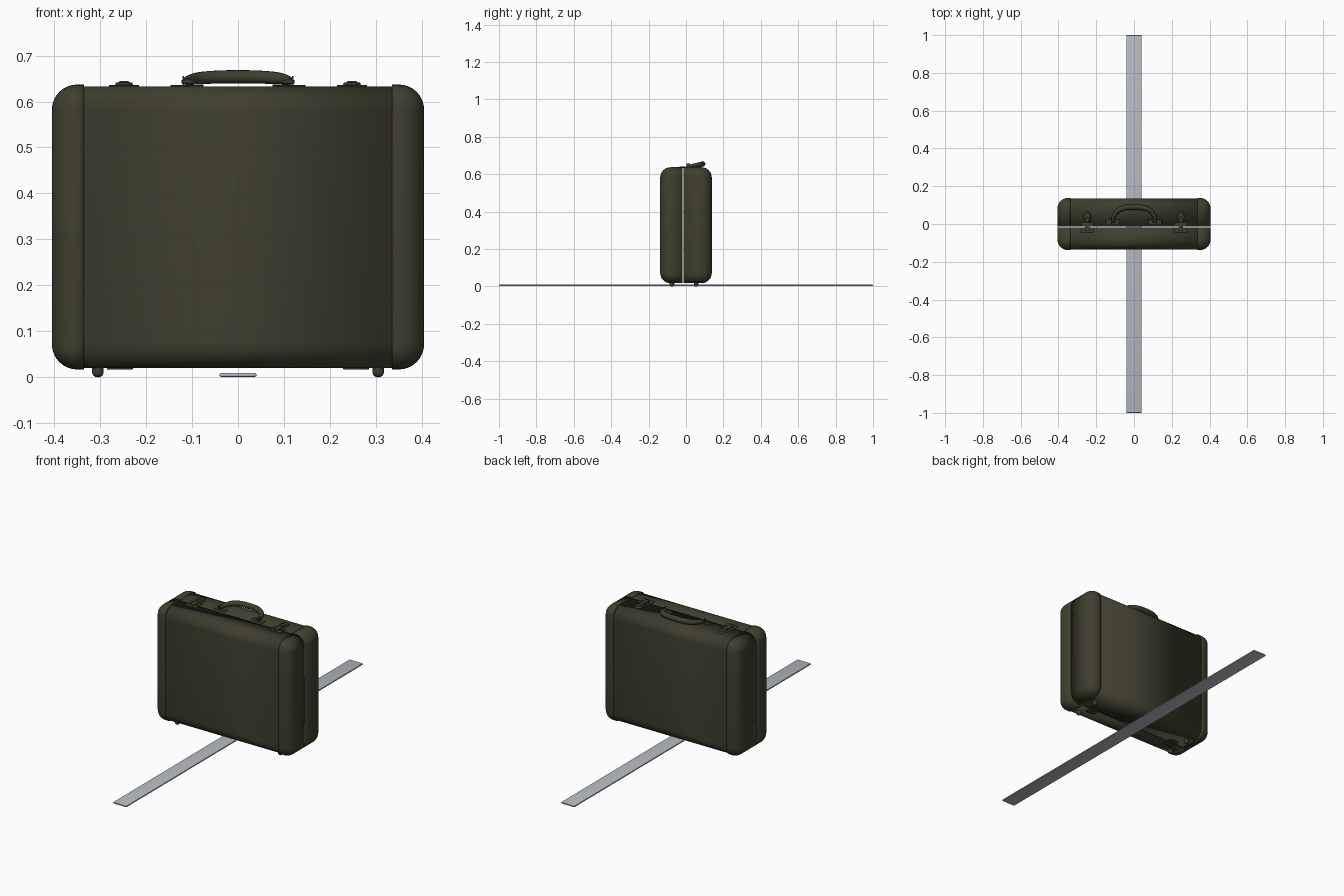
import bpy
import bmesh
import math
from mathutils import Vector

cube = bpy.data.objects.get("Cube")
if cube:
    bpy.data.objects.remove(cube, do_unlink=True)


def material(name, colour, rough):
    m = bpy.data.materials.new(name)
    m.use_nodes = True
    m.diffuse_color = (*colour, 1)
    bsdf = next(n for n in m.node_tree.nodes if n.type == "BSDF_PRINCIPLED")
    bsdf.inputs["Base Color"].default_value = (*colour, 1)
    bsdf.inputs["Roughness"].default_value = rough
    return m


OLIVE = material("dark olive", (0.05, 0.049, 0.028), 0.7)
GREY = material("pale grey", (0.47, 0.50, 0.54), 0.5)
SEAM, GAP = -0.016, 0.0035
TOP, BOTTOM = 0.633, 0.020


def finish(obj, mat):
    obj.data.materials.clear()
    obj.data.materials.append(mat)
    bpy.ops.object.select_all(action="DESELECT")
    obj.select_set(True)
    bpy.context.view_layer.objects.active = obj
    bpy.ops.object.shade_smooth_by_angle(angle=math.radians(35))
    return obj


def add_mesh(name, bm, mat=OLIVE):
    bmesh.ops.recalc_face_normals(bm, faces=bm.faces)
    mesh = bpy.data.meshes.new(name)
    bm.to_mesh(mesh)
    bm.free()
    obj = bpy.data.objects.new(name, mesh)
    bpy.context.collection.objects.link(obj)
    return finish(obj, mat)


def box(low, high, radius, segments=2):
    """Box between two corners with rounded edges."""
    low, high = Vector(low), Vector(high)
    bm = bmesh.new()
    bmesh.ops.create_cube(bm, size=1)
    for v in bm.verts:
        v.co = Vector(low[i] + (v.co[i] + 0.5) * (high[i] - low[i]) for i in range(3))
    bmesh.ops.bevel(bm, geom=bm.edges[:], offset=radius, segments=segments,
                    profile=0.5, affect="EDGES", clamp_overlap=True)
    return bm


def cut(bm, point, normal):
    """Remove everything on the side the normal points to."""
    bmesh.ops.bisect_plane(bm, geom=bm.verts[:] + bm.edges[:] + bm.faces[:],
                           plane_co=point, plane_no=normal, clear_outer=True)


def disc(name, centre, radii, depth, rim):
    """Oval button with a bevelled upper rim."""
    bm = bmesh.new()
    bmesh.ops.create_cone(bm, cap_ends=True, segments=32, radius1=1,
                          radius2=rim, depth=1)
    for v in bm.verts:
        v.co = Vector(centre) + Vector((v.co.x * radii[0], v.co.y * radii[1], v.co.z * depth))
    return add_mesh(name, bm)


def tube(name, points, radius):
    """Smooth tube; each point is (x, y, z, relative thickness)."""
    curve = bpy.data.curves.new(name, "CURVE")
    curve.dimensions = "3D"
    curve.bevel_depth = radius
    curve.bevel_resolution = 5
    curve.use_fill_caps = True
    spline = curve.splines.new("BEZIER")
    spline.resolution_u = 8
    spline.bezier_points.add(len(points) - 1)
    for p, (x, y, z, r) in zip(spline.bezier_points, points):
        p.co, p.radius = (x, y, z), r
        p.handle_left_type = p.handle_right_type = "AUTO"
    obj = bpy.data.objects.new(name, curve)
    bpy.context.collection.objects.link(obj)
    bpy.ops.object.select_all(action="DESELECT")
    obj.select_set(True)
    bpy.context.view_layer.objects.active = obj
    bpy.ops.object.convert(target="MESH")
    return finish(bpy.context.object, OLIVE)


def shell(name, bm, half):
    """Keep the front (-1) or back (1) half and give it wall thickness."""
    cut(bm, (0, SEAM + half * GAP, 0), (0, -half, 0))
    obj = add_mesh(name, bm)
    wall = obj.modifiers.new("wall", "SOLIDIFY")
    wall.thickness = 0.006
    wall.offset = -1


# Case: two hollow halves, each a middle panel with a raised cap at either end
for half, label in ((-1, "front"), (1, "back")):
    bm = box((-0.6, -0.135, BOTTOM), (0.6, 0.135, TOP), 0.055, 8)
    for side in (-1, 1):
        cut(bm, (side * 0.337, 0, 0), (side, 0, 0))
    shell(label + "_case_panel", bm, half)
    for side, hand in ((-1, "right"), (1, "left")):
        bm = box((-0.405, -0.138, 0.017), (0.405, 0.138, 0.637), 0.055, 8)
        cut(bm, (side * 0.335, 0, 0), (-side, 0, 0))
        shell(f"{label}_{hand}_end_cap", bm, half)

# Handle: arched grip lying back over the top
half_arch = [(0.113, 0.012, 0.643, 0.5), (0.108, 0.04, 0.646, 0.75),
             (0.08, 0.074, 0.651, 0.95)]
arch = half_arch + [(0, 0.089, 0.654, 1.0)] + [(-x, y, z, r) for x, y, z, r in half_arch[::-1]]
tube("handle_grip", arch, 0.0145)

for side, hand in ((-1, "right"), (1, "left")):
    # Handle mounts
    x = side * 0.111
    add_mesh(hand + "_handle_plate",
             box((x - 0.036, 0.0, TOP - 0.003), (x + 0.036, 0.022, TOP + 0.003), 0.002))
    add_mesh(hand + "_handle_tab",
             box((side * 0.119 - 0.002, 0.003, TOP), (side * 0.119 + 0.002, 0.021, 0.656), 0.001))
    tube(hand + "_handle_pin", [(side * 0.098, 0.012, 0.643, 1),
                                (side * 0.123, 0.012, 0.643, 1)], 0.004)

    # Latches
    x = side * 0.248
    add_mesh(hand + "_latch_catch",
             box((x - 0.033, -0.046, TOP - 0.003), (x + 0.033, SEAM - GAP, TOP + 0.003), 0.002))
    add_mesh(hand + "_latch_base",
             box((x - 0.033, SEAM + GAP, TOP - 0.003), (x + 0.033, 0.008, TOP + 0.003), 0.002))
    disc(hand + "_latch_lever", (x, 0.03, TOP + 0.003), (0.022, 0.038), 0.01, 0.8)
    add_mesh(hand + "_latch_hasp",
             box((x - 0.012, -0.034, TOP + 0.001), (x + 0.012, 0.03, TOP + 0.009), 0.003))
    disc(hand + "_latch_button", (x, 0.022, TOP + 0.009), (0.014, 0.018), 0.005, 0.7)

    # Hinges under the case
    x = side * 0.257
    for half, label in ((-1, "front"), (1, "back")):
        y0, y1 = sorted((SEAM + half * GAP, SEAM + half * 0.03))
        add_mesh(f"{hand}_{label}_hinge_leaf",
                 box((x - 0.028, y0, BOTTOM - 0.003), (x + 0.028, y1, BOTTOM + 0.002), 0.0015))

    # Rounded feet
    for label, y in (("front", -0.075), ("back", 0.054)):
        foot = box((side * 0.305 - 0.0125, y - 0.0125, 0.0),
                   (side * 0.305 + 0.0125, y + 0.0125, 0.034), 0.0115, 6)
        add_mesh(f"{hand}_{label}_foot", foot)

# Long flat strip beneath the case
add_mesh("floor_strip", box((-0.04, -1.0, 0.001), (0.04, 1.0, 0.009), 0.003, 3), GREY)
